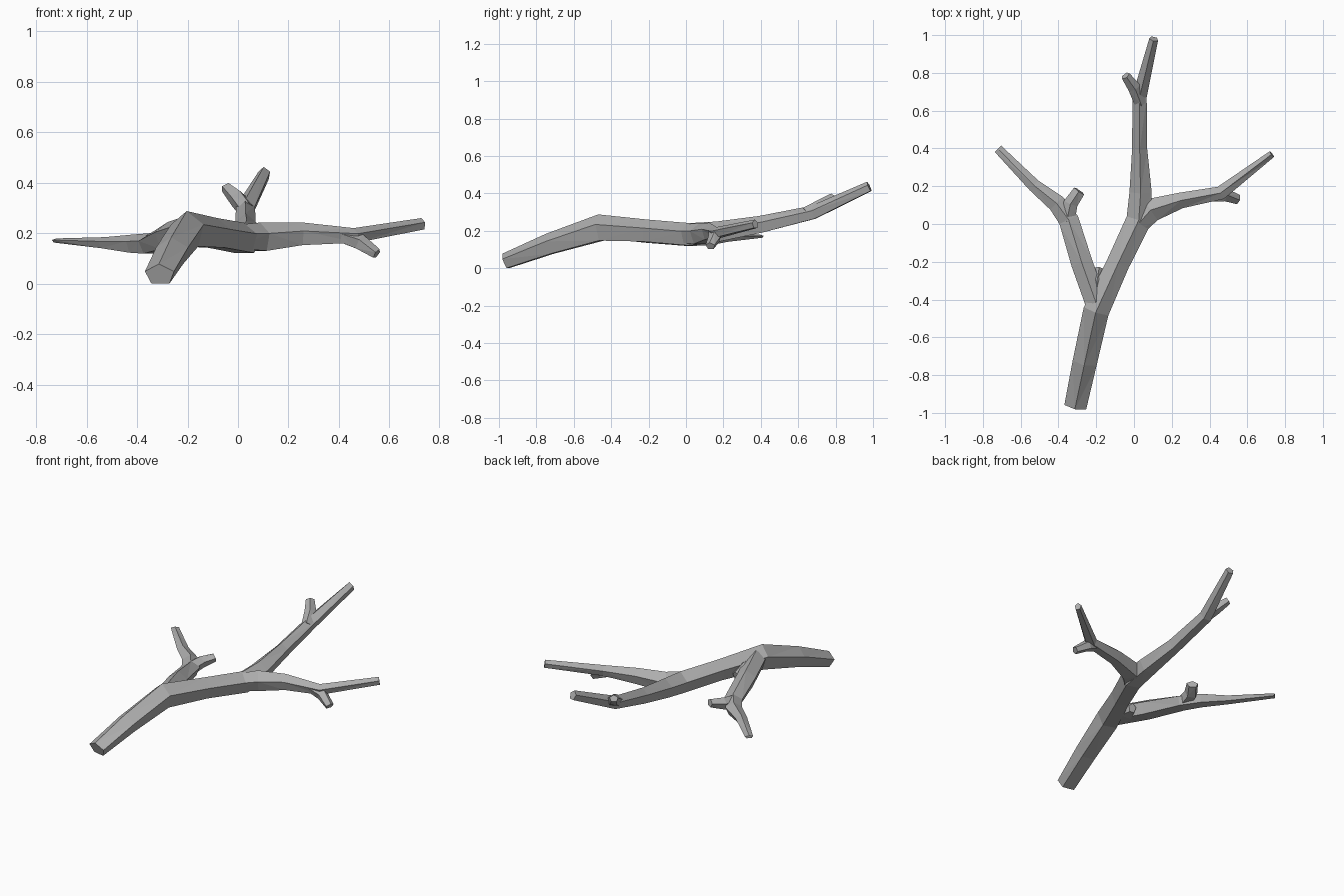
import bpy, bmesh, math
from mathutils import Vector

cube = bpy.data.objects.get("Cube")
if cube:
    bpy.data.objects.remove(cube, do_unlink=True)

bark = bpy.data.materials.new("grey_bark")
bark.use_nodes = True
colour = (0.42, 0.42, 0.42, 1)
bark.diffuse_color = colour
bark.node_tree.nodes["Principled BSDF"].inputs["Base Color"].default_value = colour

SIDES = 5


def limb(name, stations):
    """Faceted tube through (x, y, z, half width, half height) stations."""
    bm = bmesh.new()
    points = [Vector(s[:3]) for s in stations]
    rings = []
    for i, (p, s) in enumerate(zip(points, stations)):
        along = (points[min(i + 1, len(points) - 1)] - points[max(i - 1, 0)]).normalized()
        side = along.cross(Vector((0, 0, 1))).normalized()
        up = side.cross(along)
        ring = []
        for k in range(SIDES):
            a = math.tau * k / SIDES + math.pi / 2
            ring.append(bm.verts.new(p + side * s[3] * math.cos(a) + up * s[4] * math.sin(a)))
        rings.append(ring)
    for a, b in zip(rings, rings[1:]):
        for k in range(SIDES):
            n = (k + 1) % SIDES
            bm.faces.new((a[k], a[n], b[n], b[k]))
    bm.faces.new(rings[0])
    bm.faces.new(rings[-1])
    bmesh.ops.triangulate(bm, faces=[f for f in bm.faces if len(f.verts) == 4])
    bmesh.ops.recalc_face_normals(bm, faces=bm.faces)
    mesh = bpy.data.meshes.new(name)
    bm.to_mesh(mesh)
    bm.free()
    mesh.materials.append(bark)
    obj = bpy.data.objects.new(name, mesh)
    bpy.context.collection.objects.link(obj)
    return obj


# Trunk, running on into the long rear branch
trunk = limb("branch", [
    (-0.31, -0.965, 0.045, 0.062, 0.046),
    (-0.26, -0.73, 0.135, 0.068, 0.062),
    (-0.20, -0.46, 0.22, 0.072, 0.078),
    (-0.085, -0.21, 0.205, 0.064, 0.065),
    (0.025, 0.02, 0.185, 0.07, 0.066),
    (0.035, 0.17, 0.20, 0.062, 0.06),
    (0.03, 0.40, 0.24, 0.042, 0.05),
    (0.03, 0.68, 0.305, 0.04, 0.04),
    (0.105, 0.98, 0.445, 0.025, 0.03),
])

# Side branches and their short twigs
side_parts = [
    limb("left_branch", [
        (-0.03, -0.06, 0.19, 0.05, 0.05),
        (0.09, 0.075, 0.19, 0.068, 0.062),
        (0.25, 0.125, 0.203, 0.044, 0.05),
        (0.46, 0.165, 0.198, 0.038, 0.032),
        (0.73, 0.37, 0.245, 0.02, 0.025),
    ]),
    limb("left_twig", [
        (0.40, 0.15, 0.20, 0.032, 0.028),
        (0.48, 0.155, 0.175, 0.036, 0.034),
        (0.55, 0.13, 0.128, 0.027, 0.022),
    ]),
    limb("right_branch", [
        (-0.20, -0.42, 0.22, 0.06, 0.06),
        (-0.275, -0.21, 0.195, 0.06, 0.06),
        (-0.345, 0.02, 0.165, 0.056, 0.045),
        (-0.41, 0.11, 0.165, 0.05, 0.04),
        (-0.53, 0.205, 0.17, 0.036, 0.024),
        (-0.72, 0.398, 0.18, 0.025, 0.009),
    ]),
    limb("right_twig", [
        (-0.355, 0.02, 0.165, 0.045, 0.04),
        (-0.335, 0.11, 0.18, 0.04, 0.036),
        (-0.29, 0.175, 0.195, 0.034, 0.024),
    ]),
    limb("rear_twig", [
        (0.035, 0.64, 0.30, 0.035, 0.036),
        (0.0, 0.725, 0.345, 0.036, 0.036),
        (-0.045, 0.785, 0.39, 0.026, 0.022),
    ]),
    limb("fork_web", [
        (-0.20, -0.44, 0.21, 0.05, 0.05),
        (-0.195, -0.30, 0.195, 0.06, 0.05),
        (-0.185, -0.235, 0.18, 0.025, 0.03),
    ]),
]

# Fuse everything into one faceted surface
for part in side_parts:
    mod = trunk.modifiers.new("join_" + part.name, 'BOOLEAN')
    mod.operation = 'UNION'
    mod.solver = 'EXACT'
    mod.object = part
depsgraph = bpy.context.evaluated_depsgraph_get()
fused = bpy.data.meshes.new_from_object(trunk.evaluated_get(depsgraph))
trunk.modifiers.clear()
trunk.data = fused
for part in side_parts:
    bpy.data.objects.remove(part, do_unlink=True)

# Rest on the ground
low = min(v.co.z for v in fused.vertices)
for v in fused.vertices:
    v.co.z -= low
